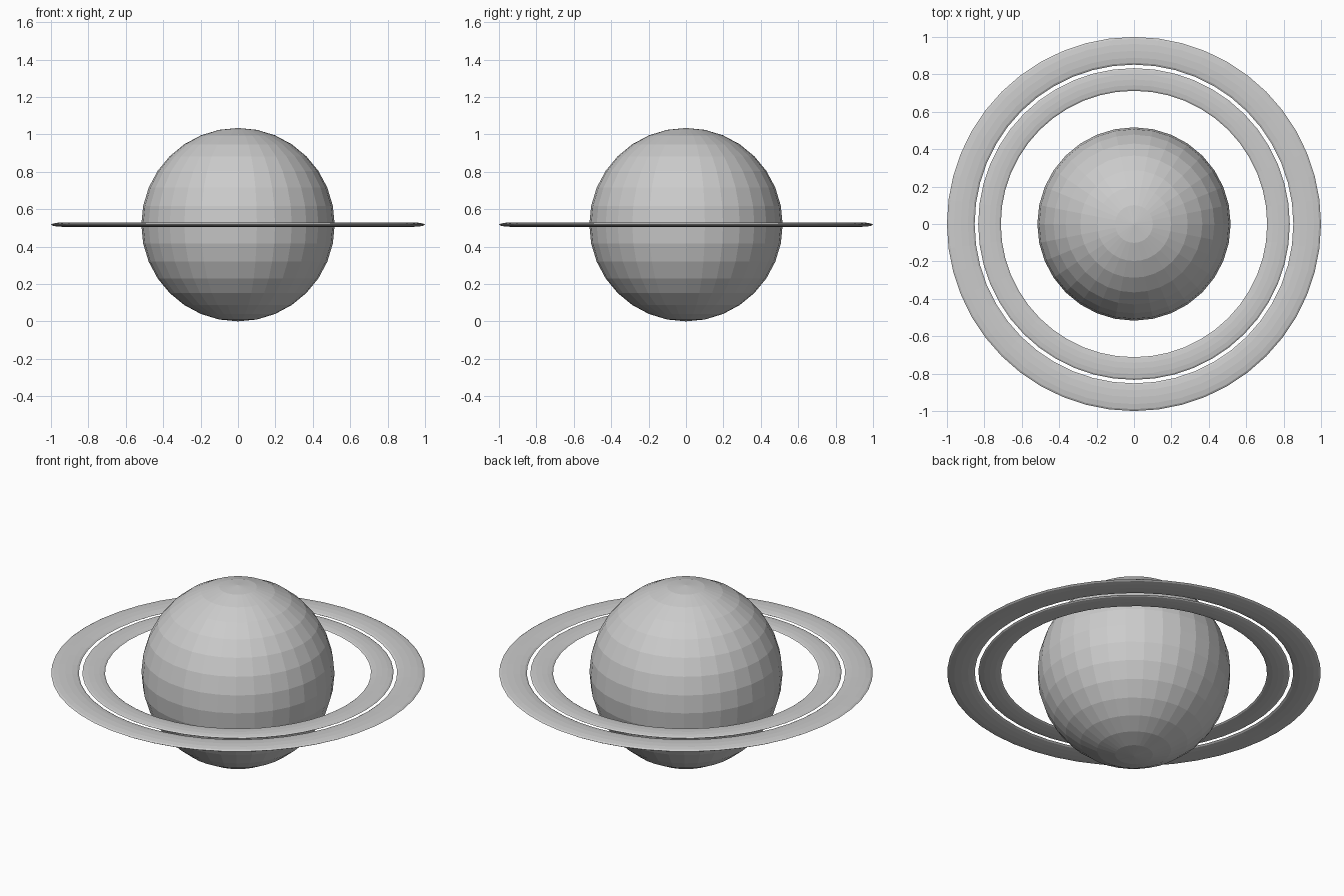
import bpy

cube = bpy.data.objects.get("Cube")
if cube:
    bpy.data.objects.remove(cube, do_unlink=True)

GREY = (0.6, 0.6, 0.6, 1.0)
RADIUS = 0.517

grey = bpy.data.materials.new("plain_grey")
grey.use_nodes = True
grey.diffuse_color = GREY
grey.node_tree.nodes["Principled BSDF"].inputs["Base Color"].default_value = GREY


def finish(name):
    """Name the active object, give it the grey material and flat faces."""
    obj = bpy.context.object
    obj.name = obj.data.name = name
    obj.data.materials.append(grey)
    bpy.ops.object.shade_flat()


def flat_ring(name, inner, outer, thickness):
    """A torus squashed into a thin band around the planet."""
    half = (outer - inner) / 2
    bpy.ops.mesh.primitive_torus_add(
        location=(0, 0, RADIUS), major_segments=48, minor_segments=12,
        major_radius=inner + half, minor_radius=half)
    bpy.context.object.scale.z = thickness / (2 * half)
    bpy.ops.object.transform_apply(location=False, rotation=False, scale=True)
    finish(name)


# Faceted planet
bpy.ops.mesh.primitive_uv_sphere_add(
    segments=32, ring_count=16, radius=RADIUS, location=(0, 0, RADIUS))
finish("planet")

# Two separate rings around the equator
flat_ring("inner_ring", 0.712, 0.833, 0.02)
flat_ring("outer_ring", 0.852, 1.0, 0.024)
